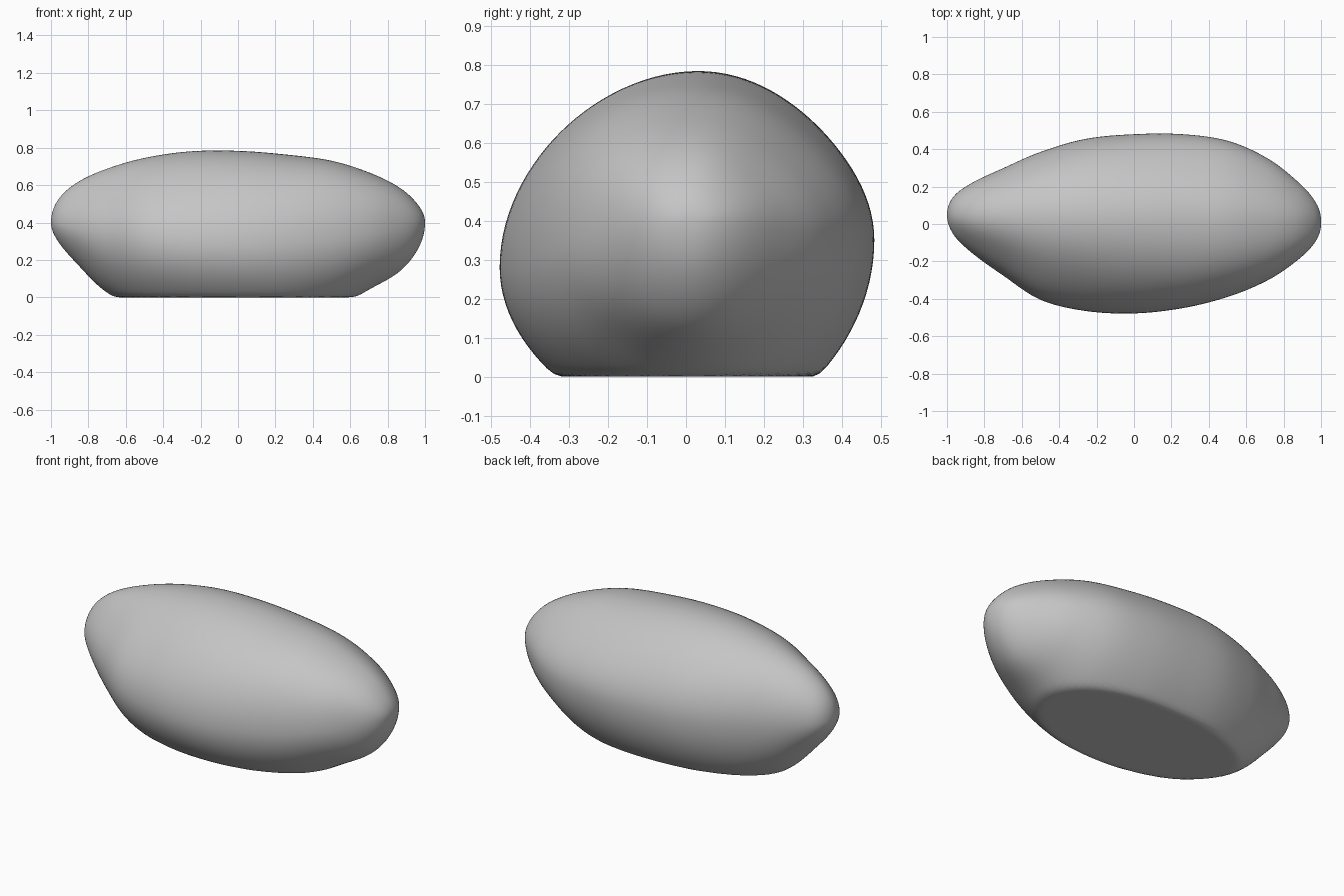
import bpy, bmesh
from math import sin, cos, pi

cube = bpy.data.objects.get("Cube")
if cube:
    bpy.data.objects.remove(cube)

stone_mat = bpy.data.materials.new("stone grey")
stone_mat.use_nodes = True
GREY = (0.56, 0.56, 0.56, 1)
stone_mat.diffuse_color = GREY
stone_mat.node_tree.nodes["Principled BSDF"].inputs["Base Color"].default_value = GREY

# Outline heights and widths at even angles from the -x tip to the +x tip
TOP = [.4, .515, .61, .685, .745, .78, .783, .763, .73, .665, .585, .49, .4]
BOTTOM = [.4, .305, .185, .03, -.08, -.13, -.145, -.13, -.065, .045, .14, .265, .4]
FRONT = [.05, -.055, -.155, -.27, -.405, -.465, -.478, -.45, -.39, -.305, -.2, -.1, 0]
BACK = [.05, .145, .22, .295, .385, .455, .48, .48, .445, .355, .235, .125, .02]
RINGS, SIDES = 96, 112


def sample(values, s):
    """Smooth curve through evenly spaced values, s from 0 to 1."""
    n = len(values) - 1
    i = min(int(s * n), n - 1)
    f = s * n - i
    b, c = values[i], values[i + 1]
    a = values[i - 1] if i else 2 * b - c
    d = values[i + 2] if i + 2 <= n else 2 * c - b
    return b + f * (c - a + f * (2*a - 5*b + 4*c - d + f * (3*(b - c) + d - a))) / 2


def rest_on_ground(z, soft=0.02):
    """Flatten everything below the ground, with a softened rim."""
    if z <= -soft:
        return 0
    return z if z >= soft else (z + soft) ** 2 / (4 * soft)


def flattening(s, back, upper):
    """How far each quarter of a section is worn in, fading at the tips."""
    toward_left = 4 * s ** 3 * (1 - s)
    toward_right = 4 * s * (1 - s) ** 3
    if back:
        return (0.15 if upper else 0.06) * toward_left
    return 0.18 * toward_right - 0.1 * toward_left if upper else 0.1 * toward_right


def section_point(s, angle):
    top, bottom, front, back = (sample(v, s) for v in (TOP, BOTTOM, FRONT, BACK))
    middle = 0.05 - 0.04 * s
    c, h = cos(angle), sin(angle)
    widest = 0.4 - (0.05 if c > 0 else 0.12) * sin(pi * s) ** 2
    radius = 1 - flattening(s, c > 0, h > 0) * sin(2 * angle) ** 2
    y = middle + radius * abs(c) * ((back if c > 0 else front) - middle)
    z = widest + radius * abs(h) * ((top if h > 0 else bottom) - widest)
    return y, rest_on_ground(z)


# Stone body: rings lofted along x and closed at both tips
bm = bmesh.new()
rings = []
for i in range(1, RINGS):
    s = i / RINGS
    ring = []
    for j in range(SIDES):
        y, z = section_point(s, 2 * pi * j / SIDES)
        ring.append(bm.verts.new((-cos(pi * s), y, z)))
    rings.append(ring)
for lower, upper in zip(rings, rings[1:]):
    for j in range(SIDES):
        k = (j + 1) % SIDES
        bm.faces.new((lower[j], lower[k], upper[k], upper[j]))
for s, ring in ((0, rings[0]), (1, rings[-1])):
    tip = bm.verts.new((2 * s - 1, 0.05 - 0.04 * s, 0.4))
    for j in range(SIDES):
        bm.faces.new((tip, ring[j], ring[(j + 1) % SIDES]))
bmesh.ops.recalc_face_normals(bm, faces=bm.faces)

mesh = bpy.data.meshes.new("stone")
bm.to_mesh(mesh)
bm.free()
mesh.materials.append(stone_mat)
mesh.shade_smooth()
stone = bpy.data.objects.new("stone", mesh)
bpy.context.collection.objects.link(stone)
